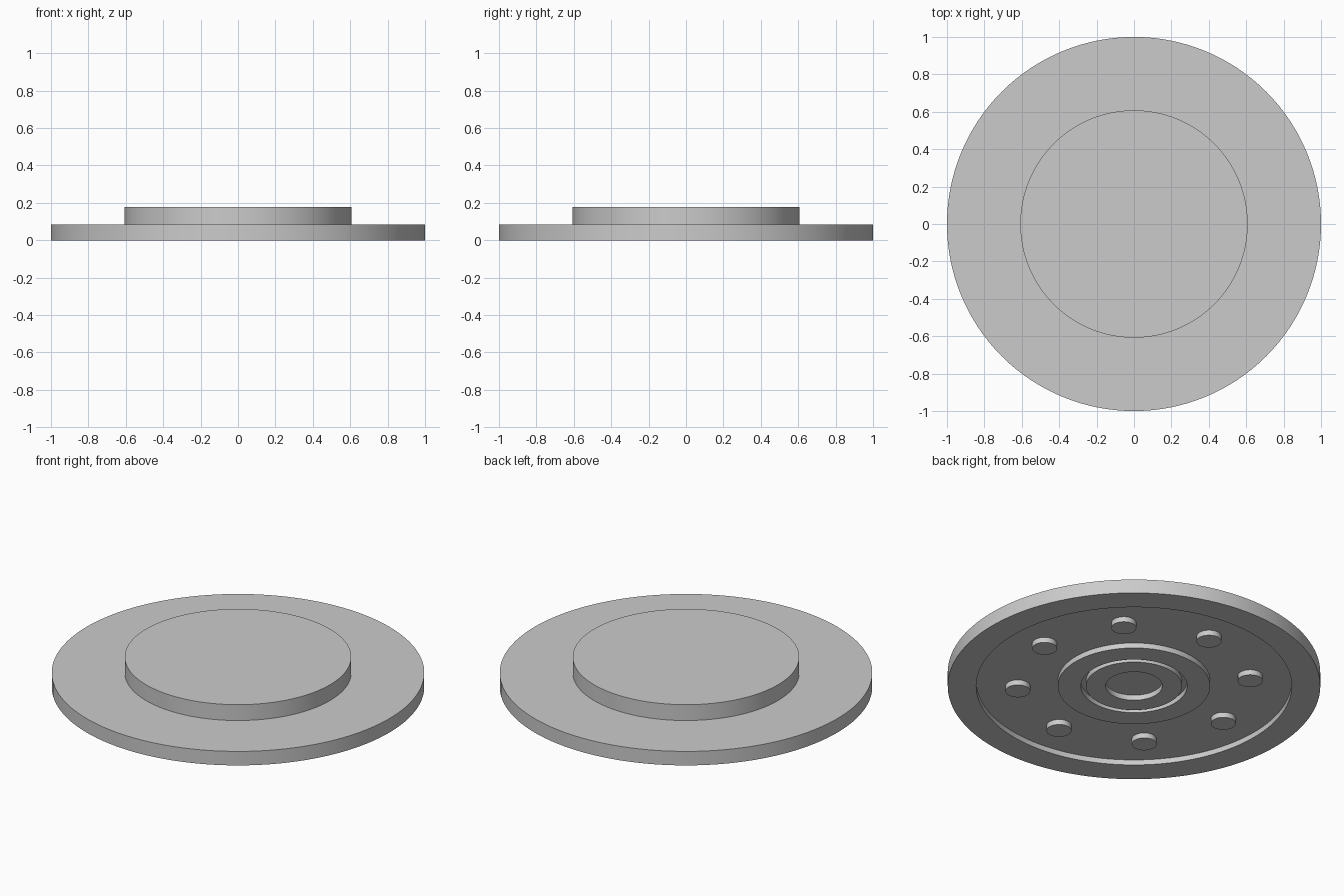
import bpy
import bmesh
from math import cos, sin, tau, radians
from mathutils import Matrix, Vector

cube = bpy.data.objects.get("Cube")
if cube:
    bpy.data.objects.remove(cube, do_unlink=True)

grey = bpy.data.materials.new("plain grey")
grey.use_nodes = True
colour = (0.6, 0.6, 0.6, 1)
grey.diffuse_color = colour
grey.node_tree.nodes["Principled BSDF"].inputs["Base Color"].default_value = colour


def finish(name, bm):
    bmesh.ops.recalc_face_normals(bm, faces=bm.faces)
    mesh = bpy.data.meshes.new(name)
    bm.to_mesh(mesh)
    bm.free()
    mesh.materials.append(grey)
    obj = bpy.data.objects.new(name, mesh)
    bpy.context.collection.objects.link(obj)
    bpy.ops.object.select_all(action="DESELECT")
    obj.select_set(True)
    bpy.context.view_layer.objects.active = obj
    bpy.ops.object.shade_smooth_by_angle(angle=radians(30))
    return obj


def lathe(name, profile, steps=128):
    bm = bmesh.new()
    verts = [bm.verts.new((r, 0, z)) for r, z in profile]
    edges = [bm.edges.new(pair) for pair in zip(verts, verts[1:])]
    bmesh.ops.spin(bm, geom=verts + edges, cent=(0, 0, 0), axis=(0, 0, 1),
                   angle=tau, steps=steps, use_merge=True)
    bmesh.ops.remove_doubles(bm, verts=bm.verts, dist=0.0001)
    return finish(name, bm)


PLATE_TOP, DISC_TOP, RECESS = 0.083, 0.177, 0.031

# Stepped plate: raised disc on top, recess, hub, ring groove and centre pocket below
lathe("stepped_plate", [
    (0, DISC_TOP), (0.608, DISC_TOP), (0.608, PLATE_TOP), (1, PLATE_TOP), (1, 0),
    (0.847, 0), (0.847, RECESS), (0.409, RECESS), (0.409, 0),
    (0.285, 0), (0.285, RECESS), (0.258, RECESS), (0.258, 0),
    (0.152, 0), (0.152, RECESS), (0, RECESS),
])

# Ring of eight round pads in the underside recess, flush with the rim
PAD_COUNT, PAD_RING, PAD_RADIUS, PAD_HEIGHT = 8, 0.626, 0.067, 0.04
for i in range(PAD_COUNT):
    a = tau * i / PAD_COUNT
    centre = Vector((PAD_RING * cos(a), PAD_RING * sin(a), PAD_HEIGHT / 2))
    bm = bmesh.new()
    bmesh.ops.create_cone(bm, cap_ends=True, segments=32, radius1=PAD_RADIUS,
                          radius2=PAD_RADIUS, depth=PAD_HEIGHT,
                          matrix=Matrix.Translation(centre))
    finish(f"underside_pad_{i + 1}", bm)
